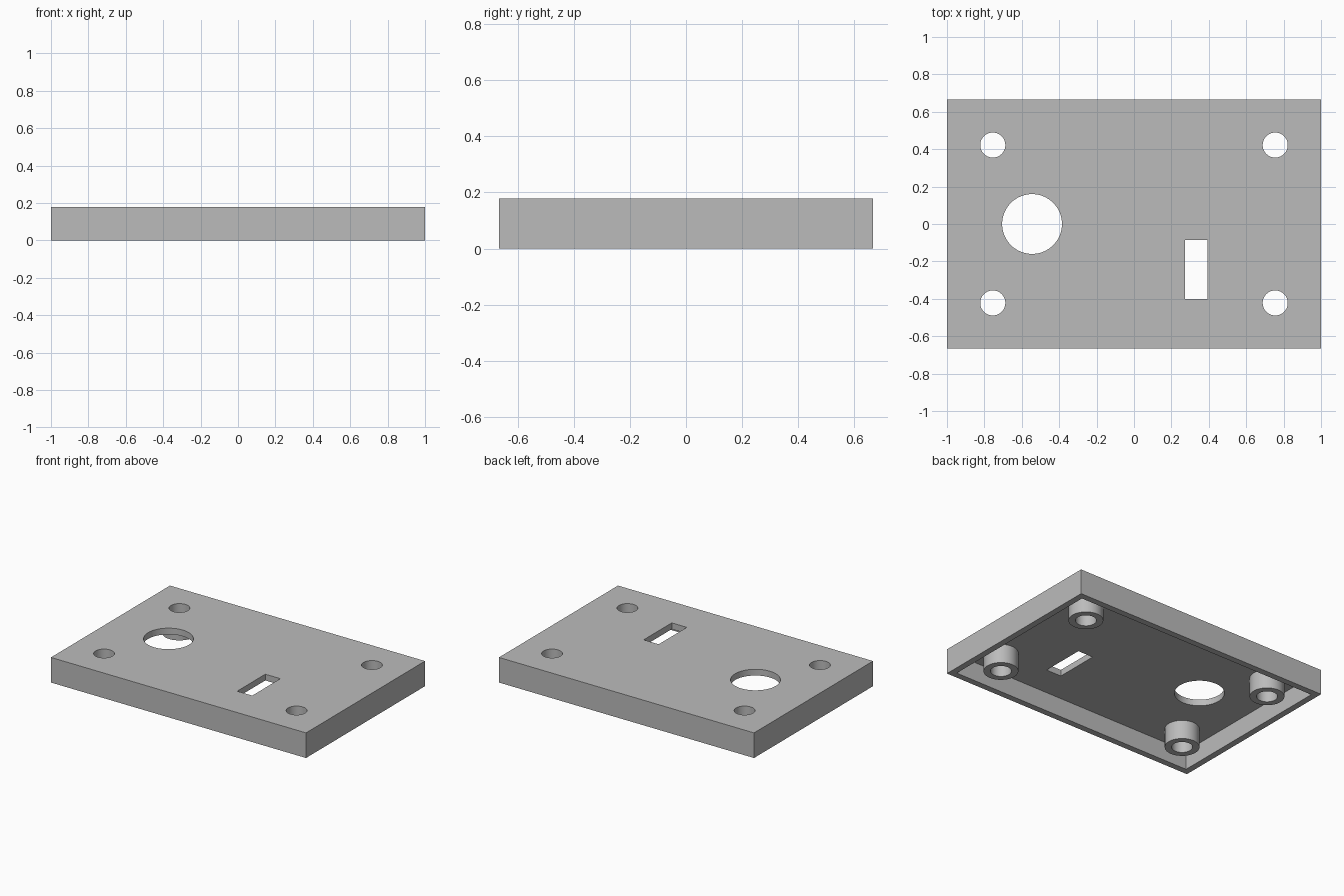
import bpy

if "Cube" in bpy.data.objects:
    bpy.data.objects.remove(bpy.data.objects["Cube"])

# Dimensions
LENGTH, WIDTH, HEIGHT = 2.0, 1.333, 0.178
WALL = 0.0444
POST_X, POST_Y = 0.755, 0.422

grey = bpy.data.materials.new("plain grey")
grey.diffuse_color = (0.5, 0.5, 0.5, 1.0)
grey.use_nodes = True
grey.node_tree.nodes["Principled BSDF"].inputs["Base Color"].default_value = grey.diffuse_color


def box(name, x, y, z0, z1, sx, sy):
    bpy.ops.mesh.primitive_cube_add(size=1, location=(x, y, (z0 + z1) / 2))
    ob = bpy.context.object
    ob.name = name
    ob.scale = (sx, sy, z1 - z0)
    bpy.ops.object.transform_apply(location=True, rotation=False, scale=True)
    return ob


def cylinder(name, x, y, z0, z1, radius):
    bpy.ops.mesh.primitive_cylinder_add(vertices=64, radius=radius, depth=z1 - z0,
                                        location=(x, y, (z0 + z1) / 2))
    ob = bpy.context.object
    ob.name = name
    bpy.ops.object.transform_apply(location=True, rotation=False, scale=True)
    return ob


def combine(target, tool, operation):
    mod = target.modifiers.new(tool.name, 'BOOLEAN')
    mod.object = tool
    mod.operation = operation
    mod.solver = 'EXACT'
    bpy.context.view_layer.objects.active = target
    bpy.ops.object.modifier_apply(modifier=mod.name)
    bpy.data.objects.remove(tool, do_unlink=True)


# Shallow lid, hollow from below
lid = box("enclosure_lid", 0, 0, 0, HEIGHT, LENGTH, WIDTH)
combine(lid, box("cavity", 0, 0, -0.1, HEIGHT - WALL,
                 LENGTH - 2 * WALL, WIDTH - 2 * WALL), 'DIFFERENCE')

# Four screw posts with through holes
for sx in (-1, 1):
    for sy in (-1, 1):
        x, y = sx * POST_X, sy * POST_Y
        combine(lid, cylinder("screw_post", x, y, 0, HEIGHT - WALL / 2, 0.111), 'UNION')
        combine(lid, cylinder("screw_hole", x, y, -0.1, HEIGHT + 0.1, 0.067), 'DIFFERENCE')

# Round opening and rectangular slot in the top plate
combine(lid, cylinder("round_opening", -0.545, 0, 0.05, HEIGHT + 0.1, 0.16), 'DIFFERENCE')
combine(lid, box("slot", 0.333, -0.243, 0.05, HEIGHT + 0.1, 0.118, 0.315), 'DIFFERENCE')

# Colour and shading
lid.data.materials.clear()
lid.data.materials.append(grey)
for face in lid.data.polygons:
    face.material_index = 0
bpy.ops.object.select_all(action='DESELECT')
lid.select_set(True)
bpy.context.view_layer.objects.active = lid
bpy.ops.object.shade_smooth_by_angle()
